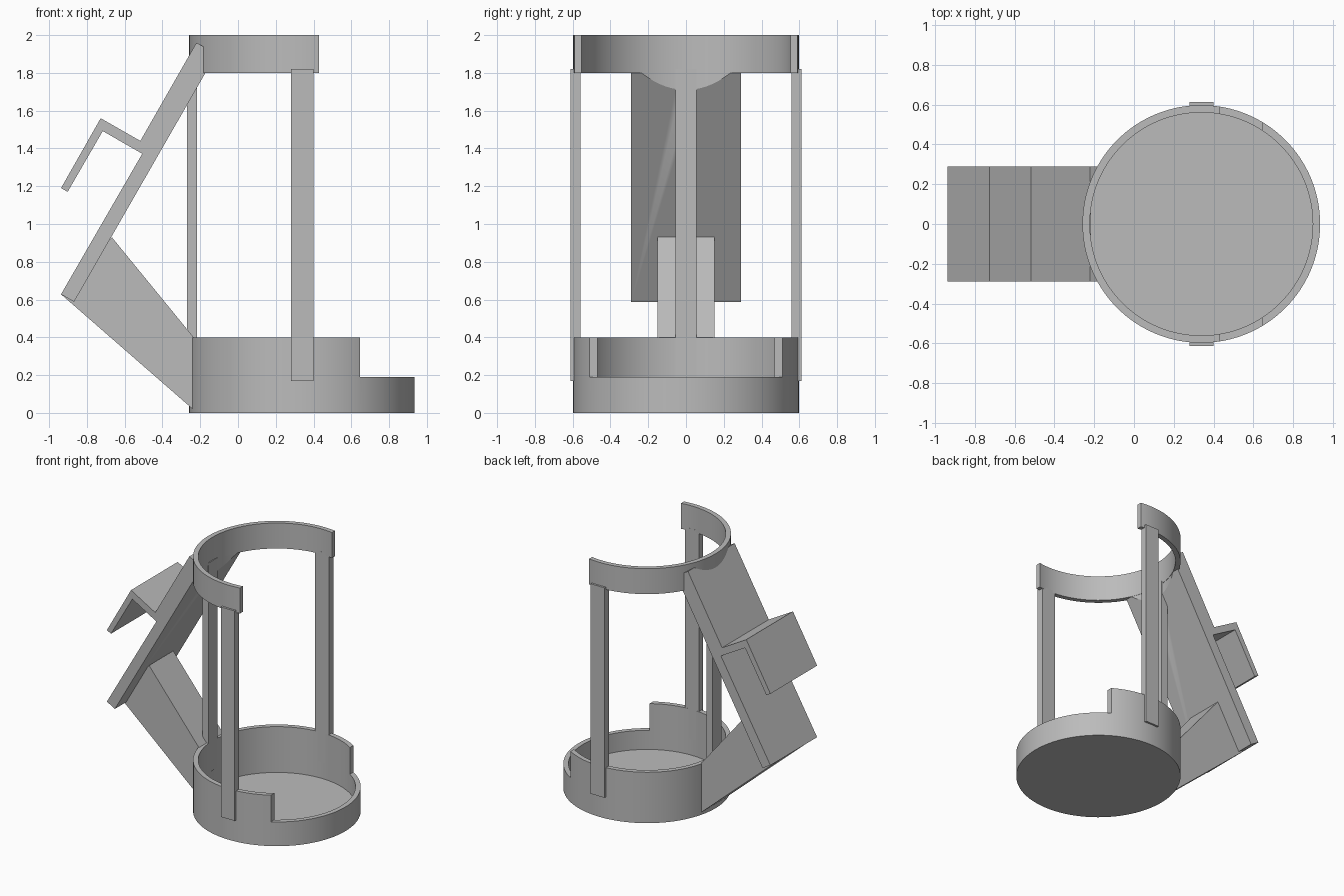
import bpy
import bmesh
import math
from mathutils import Matrix, Vector

cube = bpy.data.objects.get("Cube")
if cube:
    bpy.data.objects.remove(cube, do_unlink=True)

CX, R_OUT, R_IN = 0.338, 0.597, 0.56

grey = bpy.data.materials.new("plain grey")
grey.use_nodes = True
grey.diffuse_color = (0.5, 0.5, 0.5, 1)
grey.node_tree.nodes["Principled BSDF"].inputs["Base Color"].default_value = (0.5, 0.5, 0.5, 1)


def finish(name, bm):
    bmesh.ops.recalc_face_normals(bm, faces=bm.faces)
    mesh = bpy.data.meshes.new(name)
    bm.to_mesh(mesh)
    bm.free()
    mesh.materials.append(grey)
    obj = bpy.data.objects.new(name, mesh)
    bpy.context.collection.objects.link(obj)
    return obj


def cylinder(name, radius, z0, z1):
    bm = bmesh.new()
    bmesh.ops.create_cone(bm, cap_ends=True, segments=128, radius1=radius, radius2=radius,
                          depth=z1 - z0, matrix=Matrix.Translation((CX, 0, (z0 + z1) / 2)))
    return finish(name, bm)


def box(name, low, high):
    low, high = Vector(low), Vector(high)
    bm = bmesh.new()
    bmesh.ops.create_cube(bm, size=1, matrix=Matrix.Translation((low + high) / 2)
                          @ Matrix.Diagonal((*(high - low), 1)))
    return finish(name, bm)


def extruded_profile(name, points, half_width):
    """Side profile in x and z, extruded across y."""
    bm = bmesh.new()
    face = bm.faces.new([bm.verts.new((x, -half_width, z)) for x, z in points])
    out = bmesh.ops.extrude_face_region(bm, geom=[face])["geom"]
    bmesh.ops.translate(bm, vec=(0, 2 * half_width, 0),
                        verts=[v for v in out if isinstance(v, bmesh.types.BMVert)])
    return finish(name, bm)


def activate(obj):
    bpy.ops.object.select_all(action='DESELECT')
    obj.select_set(True)
    bpy.context.view_layer.objects.active = obj


def cut(obj, *cutters):
    for cutter in cutters:
        activate(obj)
        mod = obj.modifiers.new("cut", 'BOOLEAN')
        mod.operation, mod.solver, mod.object = 'DIFFERENCE', 'EXACT', cutter
        bpy.ops.object.modifier_apply(modifier=mod.name)
        bpy.data.objects.remove(cutter, do_unlink=True)
    activate(obj)
    bpy.ops.object.shade_smooth_by_angle(angle=math.radians(30))


# Cup base with a lowered front lip
base = cylinder("cup_base", R_OUT, 0, 0.4)
cut(base, cylinder("bore", R_IN, 0.04, 3), box("notch", (0.645, -1, 0.19), (2, 1, 1)))

# Open upper ring
ring = cylinder("upper_ring", R_OUT, 1.8, 2)
cut(ring, cylinder("bore", R_IN, 1, 3), box("notch", (0.43, -1, 1), (2, 1, 3)))

# Three uprights joining base and ring
for name, side in (("left_upright", 1), ("right_upright", -1)):
    y0, y1 = sorted((side * 0.559, side * 0.612))
    box(name, (0.28, y0, 0.17), (0.4, y1, 1.82))
box("rear_upright", (-0.271, -0.055, 0.17), (-0.216, 0.055, 1.82))

# Sloping back plate with its hook
plate = extruded_profile("hook_plate", [
    (-0.868, 0.588), (-0.115, 1.9), (-0.22, 1.96), (-0.517, 1.44), (-0.727, 1.56),
    (-0.937, 1.19), (-0.902, 1.17), (-0.716, 1.492), (-0.507, 1.372), (-0.937, 0.628)], 0.29)
cut(plate, cylinder("bore", R_IN + 0.002, 0.1, 3))

# Brace between base and plate
brace = extruded_profile("brace", [
    (-0.937, 0.628), (-0.22, 0.003), (-0.22, 0.382), (-0.668, 0.93)], 0.15)
cut(brace, cylinder("bore", R_IN + 0.002, -1, 3))
